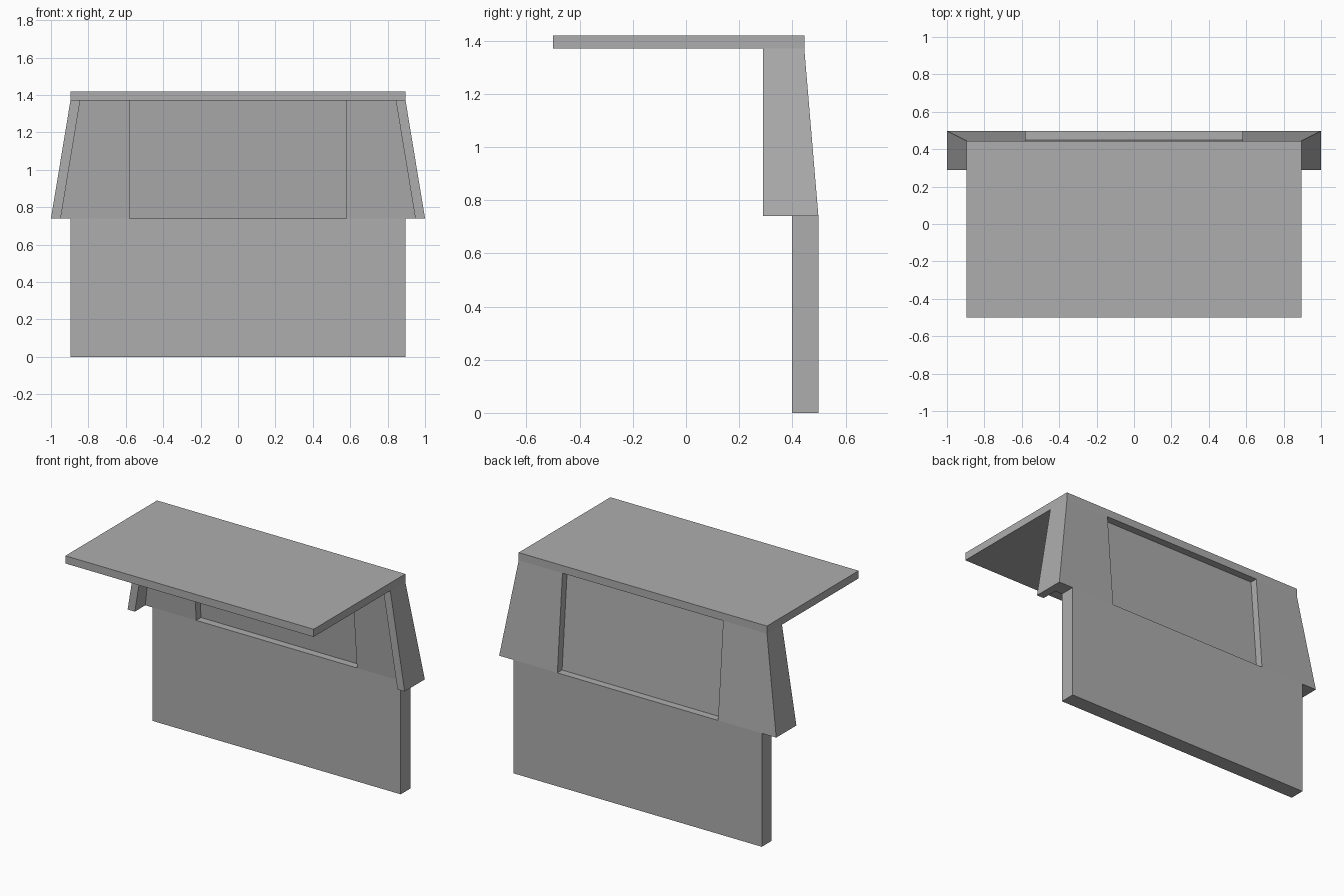
import bpy, bmesh

cube = bpy.data.objects.get("Cube")
if cube:
    bpy.data.objects.remove(cube, do_unlink=True)

# Single plain grey
grey = bpy.data.materials.new("plain_grey")
grey.use_nodes = True
colour = (0.42, 0.42, 0.42, 1)
grey.diffuse_color = colour
grey.node_tree.nodes["Principled BSDF"].inputs["Base Color"].default_value = colour

# Key heights and depths
SILL, EAVE, TOP = 0.74, 1.37, 1.42
BACK, LEAN, THICK = 0.498, 0.053, 0.1
HALF, SPLAY, WING = 0.896, 0.104, 0.052
WINDOW, WING_FRONT = 0.58, 0.29


def finish(name, bm):
    bmesh.ops.recalc_face_normals(bm, faces=bm.faces)
    mesh = bpy.data.meshes.new(name)
    bm.to_mesh(mesh)
    bm.free()
    mesh.materials.append(grey)
    obj = bpy.data.objects.new(name, mesh)
    bpy.context.collection.objects.link(obj)
    return obj


def loft(name, low, high, z0, z1, side=1):
    """Box between two rectangles given as (x0, x1, y0, y1)."""
    bm = bmesh.new()
    rings = []
    for (x0, x1, y0, y1), z in ((low, z0), (high, z1)):
        corners = ((x0, y0), (x1, y0), (x1, y1), (x0, y1))
        rings.append([bm.verts.new((x * side, y, z)) for x, y in corners])
    a, b = rings
    bm.faces.new(a)
    bm.faces.new(b)
    for i in range(4):
        j = (i + 1) % 4
        bm.faces.new((a[i], a[j], b[j], b[i]))
    return finish(name, bm)


# Lower wall and flat roof
wall = (-HALF, HALF, BACK - THICK, BACK)
loft("lower_wall", wall, wall, 0, SILL)
roof = (-HALF, HALF, -0.5, BACK - LEAN)
loft("roof", roof, roof, EAVE, TOP)

# Splayed side wings and leaning back panels either side of the window
wide = HALF + SPLAY
for side, label in ((1, "left"), (-1, "right")):
    loft(label + "_wing",
         (wide - WING, wide, WING_FRONT, BACK),
         (HALF - WING, HALF, WING_FRONT, BACK - LEAN), SILL, EAVE, side)
    loft(label + "_back_panel",
         (WINDOW, wide - WING, BACK - THICK, BACK),
         (WINDOW, HALF - WING, BACK - THICK - LEAN, BACK - LEAN), SILL, EAVE, side)

# Thin pane set midway in the wall thickness
mid = BACK - THICK / 2
loft("window_pane",
     (-WINDOW, WINDOW, mid - 0.001, mid + 0.001),
     (-WINDOW, WINDOW, mid - LEAN - 0.001, mid - LEAN + 0.001), SILL, EAVE)
